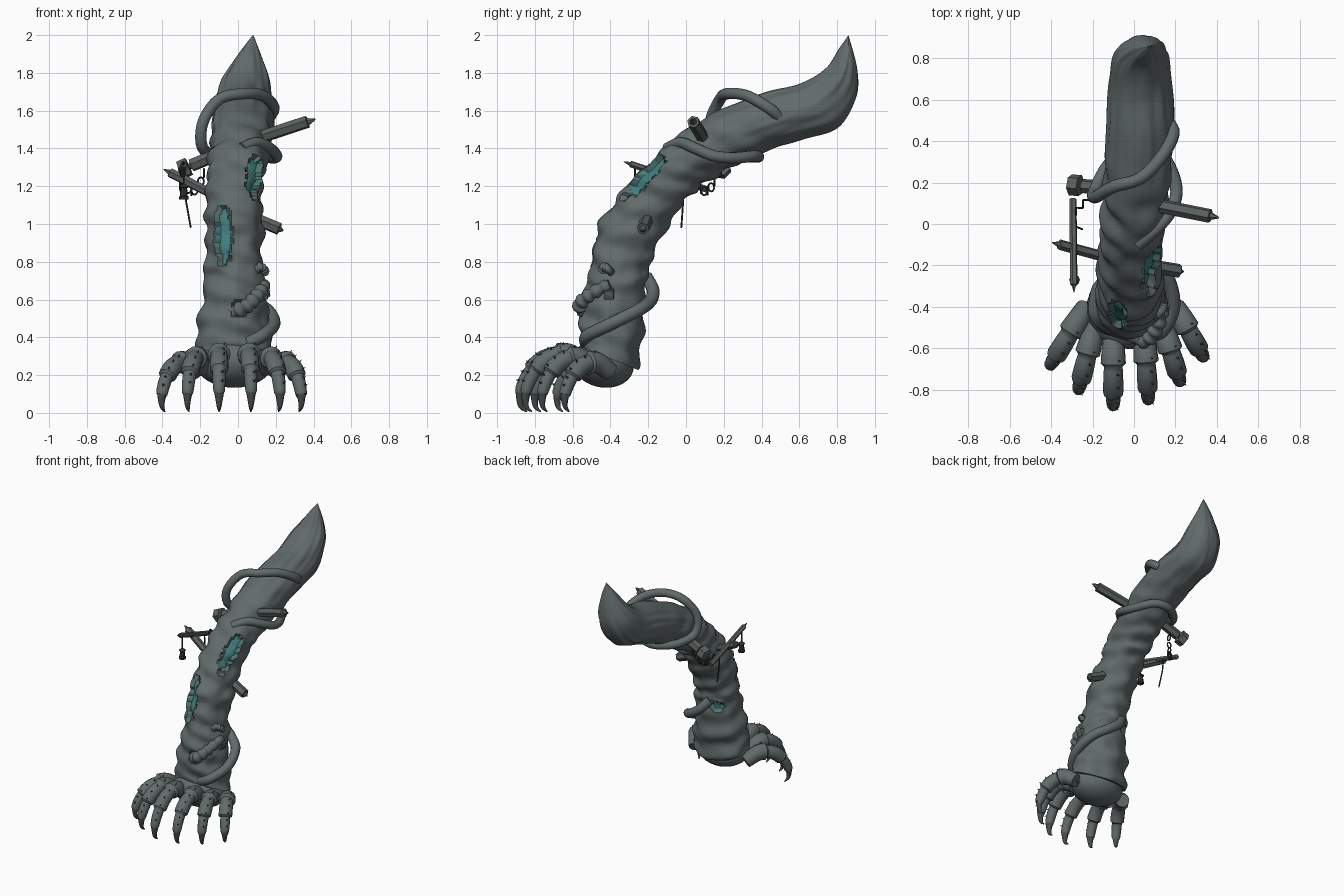
import bpy
import bmesh
import math
from mathutils import Vector, noise

cube = bpy.data.objects.get("Cube")
if cube:
    bpy.data.objects.remove(cube, do_unlink=True)


def material(name, r, g, b):
    mat = bpy.data.materials.new(name)
    mat.use_nodes = True
    mat.diffuse_color = (r, g, b, 1)
    bsdf = next(n for n in mat.node_tree.nodes if n.type == "BSDF_PRINCIPLED")
    bsdf.inputs["Base Color"].default_value = (r, g, b, 1)
    return mat


SKIN = material("grey skin", 0.12, 0.145, 0.145)
TEAL = material("teal flesh", 0.055, 0.2, 0.2)
METAL = material("worn metal", 0.1, 0.117, 0.115)
DARK = material("dark iron", 0.035, 0.04, 0.04)
CLAW = material("dark claw", 0.06, 0.07, 0.068)


def finish(name, bm, *mats):
    bmesh.ops.recalc_face_normals(bm, faces=bm.faces)
    mesh = bpy.data.meshes.new(name)
    bm.to_mesh(mesh)
    bm.free()
    for mat in mats:
        mesh.materials.append(mat)
    mesh.shade_smooth()
    mesh.set_sharp_from_angle(angle=math.radians(42))
    obj = bpy.data.objects.new(name, mesh)
    bpy.context.collection.objects.link(obj)
    return obj


def spline(keys, count):
    """Smooth samples through keys of any dimension, with their parameter."""
    samples = []
    for i in range(count + 1):
        t = i / count * (len(keys) - 1)
        k = min(int(t), len(keys) - 2)
        f = t - k
        a, b = keys[max(k - 1, 0)], keys[k]
        c, d = keys[k + 1], keys[min(k + 2, len(keys) - 1)]
        samples.append((t, [q + f * (r - p + f * (2 * p - 5 * q + 4 * r - s + f * (3 * (q - r) + s - p))) / 2
                            for p, q, r, s in zip(a, b, c, d)]))
    return samples


def loft(bm, rings):
    """Skin rings of points and close both ends; returns rows of faces."""
    rows = [[bm.verts.new(p) for p in ring] for ring in rings]
    n = len(rows[0])
    faces = [[bm.faces.new((lo[j], lo[(j + 1) % n], hi[(j + 1) % n], hi[j]))
              for j in range(n)] for lo, hi in zip(rows, rows[1:])]
    bm.faces.new(rows[0])
    bm.faces.new(rows[-1])
    return faces


def sweep(name, path, radii, sides, mat, tip_mat=None, tip_from=1.0):
    path = [Vector(p) for p in path]
    rings, ref = [], None
    for i, p in enumerate(path):
        tan = (path[min(i + 1, len(path) - 1)] - path[max(i - 1, 0)]).normalized()
        if ref is None:
            ref = tan.orthogonal()
        ref = (ref - tan * ref.dot(tan)).normalized()
        other = tan.cross(ref)
        angles = [math.tau * j / sides for j in range(sides)]
        rings.append([p + radii[i] * (ref * math.cos(a) + other * math.sin(a)) for a in angles])
    bm = bmesh.new()
    rows = loft(bm, rings)
    if tip_mat:
        for i, row in enumerate(rows):
            for face in row:
                face.material_index = int(i / len(rows) >= tip_from)
    return finish(name, bm, mat, *([tip_mat] if tip_mat else []))


def spike(name, start, end, r, mat=METAL, point=0.12, sides=6):
    a, b = Vector(start), Vector(end)
    neck = a.lerp(b, 1 - point)
    return sweep(name, [a, neck, neck.lerp(b, 0.05), b], [r, r, r * 0.6, r * 0.1], sides, mat)


def ball(name, centre, size, mat, tilt=0):
    bm = bmesh.new()
    bmesh.ops.create_uvsphere(bm, u_segments=32, v_segments=20, radius=1)
    obj = finish(name, bm, mat)
    obj.location, obj.scale, obj.rotation_euler.x = centre, size, tilt
    return obj


# Arm: front edge y z, back edge y z, centre x, half width
SECTIONS = [
    (-.56, .35, -.26, .23, -.02, .21), (-.56, .48, -.23, .42, -.02, .19),
    (-.53, .66, -.21, .64, -.02, .165), (-.5, .82, -.19, .78, -.02, .15),
    (-.45, 1, -.12, .94, -.02, .15), (-.34, 1.17, -.02, 1.1, -.02, .15),
    (-.2, 1.33, .08, 1.2, -.01, .15), (-.04, 1.47, .22, 1.29, .01, .155),
    (.15, 1.59, .41, 1.38, .02, .16), (.4, 1.69, .62, 1.45, .03, .16),
    (.6, 1.74, .8, 1.51, .03, .15), (.74, 1.83, .9, 1.66, .04, .125),
    (.815, 1.93, .905, 1.82, .06, .065), (.86, 2, .86, 2, .08, .002)]
# Wounds: position along arm, angle, half length, half angle
WOUNDS = [(3.7, -.4, .9, .3), (5.6, .75, .72, .32), (2.2, -2.6, .25, .3), (1.4, .13, .2, .2)]


def wound_distance(t, a):
    a = (a + math.pi) % math.tau - math.pi
    jag = 0.12 * math.sin(t * 23 + a * 9)
    return min(math.hypot((t - wt) / wl, (a - wa) / ww) for wt, wa, wl, ww in WOUNDS) + jag


def skin_offset(t, a):
    c, s = math.cos(a), math.sin(a)
    lumps = noise.noise(Vector((c * 1.6, s * 1.6, t * 2.2))) * 0.02
    lumps += math.sin(t * 8 + 2 * s) * 0.006
    grooves = noise.noise(Vector((c * 4, s * 4, t * 0.7))) * 0.012
    blend = min(max((t - 7) / 2, 0), 1)
    offset = (lumps * (1 - blend) + grooves * blend) * min(1, (13 - t) / 2)
    d = wound_distance(t, a)
    if d < 1:
        return offset - 0.028
    return offset + 0.014 * max(0, 1.5 - d)


SIDES = 72
rings, params = [], []
for t, (fy, fz, by, bz, cx, hw) in spline(SECTIONS, 156):
    mid = Vector((cx, (fy + by) / 2, (fz + bz) / 2))
    front = Vector((0, fy - by, fz - bz)) / 2
    depth = max(front.length, 0.002)
    ring = []
    for j in range(SIDES):
        a = math.tau * j / SIDES
        o = skin_offset(t, a)
        ring.append(mid + front * math.cos(a) * (1 + o / depth) + Vector(((hw + o) * math.sin(a), 0, 0)))
    rings.append(ring)
    params.append(t)
bm = bmesh.new()
for i, row in enumerate(loft(bm, rings)):
    for j, face in enumerate(row):
        t = (params[i] + params[i + 1]) / 2
        face.material_index = int(wound_distance(t, math.tau * (j + 0.5) / SIDES) < 1)
finish("arm", bm, SKIN, TEAL)
ball("palm", (-.02, -.44, .26), (.2, .165, .125), SKIN, -0.2)

# Fingers: base x y, tip x y, height factor
FINGERS = [(-.23, -.4, -.41, -.69, .86), (-.19, -.49, -.27, -.81, .94), (-.1, -.52, -.1, -.89, 1),
           (.05, -.52, .07, -.86, 1), (.14, -.49, .225, -.77, .94), (.2, -.4, .34, -.65, .86)]
# Distance along finger, height, radius
BEND = [(0, .25, .058), (.3, .31, .057), (.6, .29, .052), (.82, .22, .043), (.94, .14, .032),
        (.97, .075, .02), (.95, .03, .012), (.87, .006, .003)]
for bx, by, tx, ty, high in FINGERS:
    base, tip = Vector((bx, by, 0)), Vector((tx, ty, 0))
    path, radii = [], []
    for t, (d, z, r) in spline(BEND, 56):
        path.append(base.lerp(tip, d) + Vector((0, 0, z * (high if z > .1 else 1))))
        flare = 0.82 + 0.3 * (t / 1.5 % 1) if t < 4.5 else 1
        radii.append(max(r * flare, .002))
    sweep("finger", path, radii, 14, SKIN, CLAW, 0.64)
    side = Vector((0, 0, 1)).cross((tip - base).normalized())
    for i in range(10, 34, 4):
        tangent = (path[i + 1] - path[i - 1]).normalized()
        sway = 0.55 if i % 8 else -0.55
        out = (tangent.cross(side) + side * sway).normalized()
        foot = path[i] + out * radii[i] * 0.85
        spike("finger_thorn", foot, foot + out * .022, .008, CLAW, 0.7, 5)


# Tentacles wound around the arm
def tentacle(name, points, r, ribs=0.0, taper=0.0):
    samples = spline(points, 60)
    last = len(points) - 1
    radii = [r * (1 + ribs * math.sin(t / last * 44)) * (1 - taper * t / last) for t, _ in samples]
    sweep(name, [p for _, p in samples], radii, 14, SKIN)


tentacle("upper_tentacle", [
    (.17, .49, 1.57), (.19, .43, 1.62), (.13, .32, 1.68), (.03, .22, 1.69), (-.1, .18, 1.66), (-.185, .13, 1.54),
    (-.19, .16, 1.41), (-.12, .29, 1.36), (0, .38, 1.355), (.11, .36, 1.36), (.18, .26, 1.35),
    (.205, .15, 1.36), (.17, .05, 1.4), (.1, -.03, 1.43), (.02, -.1, 1.4)], .03)
tentacle("lower_tentacle", [
    (.05, -.53, .37), (.13, -.52, .41), (.19, -.4, .47), (.16, -.26, .54), (.08, -.19, .59),
    (0, -.175, .65), (-.06, -.21, .72)], .034)
tentacle("ribbed_growth", [(-.02, -.51, .53), (.05, -.56, .57), (.11, -.5, .63), (.14, -.4, .68)], .042, .14, .25)
tentacle("small_growth", [(.06, -.44, .74), (.12, -.43, .77), (.15, -.39, .74)], .03, .14, .4)

# Spikes driven into the arm
spike("upper_right_spike", (.06, .1, 1.44), (.41, .03, 1.555), .034)
spike("left_spike", (-.1, -.17, 1.14), (-.395, -.09, 1.29), .026)
spike("lower_right_spike", (.06, -.2, 1.04), (.24, -.23, .965), .034)
spike("low_stub", (.08, -.4, .65), (.17, -.41, .62), .035, METAL, 0.1, 4)
spike("thumb_stub", (.12, -.43, .24), (.21, -.43, .23), .035, METAL, 0.1, 5)

# Peg, hanging pole, chain and lantern on the arm's side
spike("peg_shaft", (-.08, .17, 1.38), (-.27, .185, 1.3), .035)
spike("peg_head", (-.26, .185, 1.305), (-.315, .19, 1.28), .052, METAL, 0.15)
spike("hanging_pole", (-.295, .12, 1.18), (-.29, -.33, 1.33), .018, METAL, 0.08)
LINKS = 7
for i in range(LINKS):
    f = i / (LINKS - 1)
    centre = Vector((-.18 - .1 * f, .17 - .11 * f, 1.27 - .06 * f - .25 * f * (1 - f)))
    loop = [centre + Vector((.016 * math.cos(a) * (i % 2), .016 * math.cos(a) * (1 - i % 2), .022 * math.sin(a)))
            for a in [math.tau * k / 12 for k in range(13)]]
    sweep("chain_link", loop, [.005] * len(loop), 6, DARK)
sweep("hanging_cord", [(-.28, -.01, 1.22), (-.275, -.015, 1.12), (-.25, -.025, .98)], [.005] * 3, 6, DARK)
sweep("lantern_cord", [(-.287, -.27, 1.31), (-.287, -.27, 1.2)], [.005] * 2, 6, DARK)
sweep("lantern", [(-.287, -.27, z) for z in (1.21, 1.195, 1.19, 1.15, 1.145, 1.13)],
      [.008, .026, .018, .02, .026, .024], 8, DARK)
